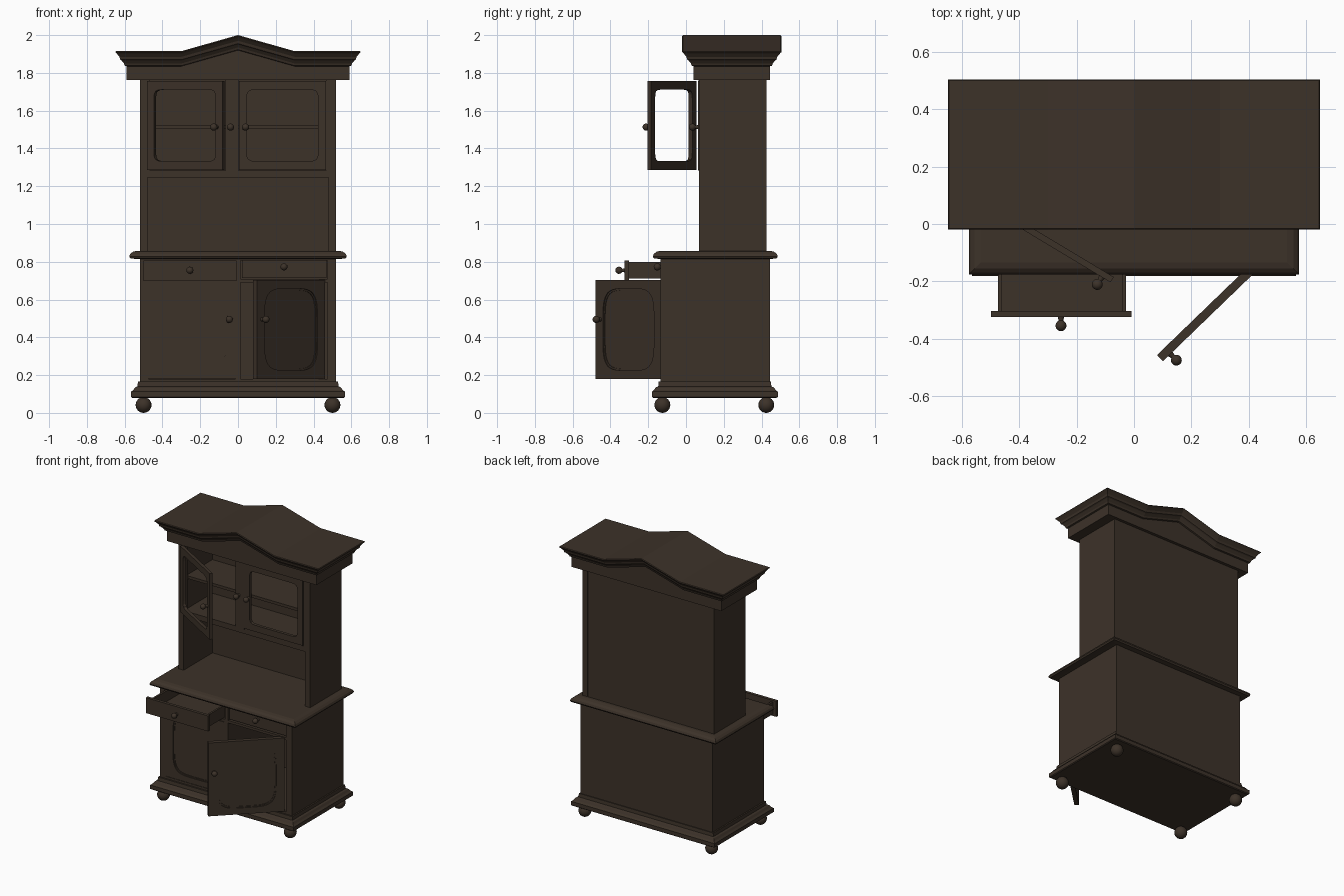
import bpy, bmesh, math
from mathutils import Matrix, Vector

if "Cube" in bpy.data.objects:
    bpy.data.objects.remove(bpy.data.objects["Cube"])

wood = bpy.data.materials.new("dark brown wood")
wood.diffuse_color = (0.046, 0.032, 0.022, 1)
wood.use_nodes = True
wood.node_tree.nodes["Principled BSDF"].inputs["Base Color"].default_value = wood.diffuse_color


def finish(name, bm, matrix=None, smooth=False):
    bmesh.ops.recalc_face_normals(bm, faces=bm.faces)
    me = bpy.data.meshes.new(name)
    for f in bm.faces:
        f.smooth = smooth
    bm.to_mesh(me)
    bm.free()
    me.materials.append(wood)
    ob = bpy.data.objects.new(name, me)
    if matrix:
        ob.matrix_world = matrix
    bpy.context.collection.objects.link(ob)
    return ob


def box(name, x0, x1, y0, y1, z0, z1, matrix=None):
    bm = bmesh.new()
    bmesh.ops.create_cube(bm, size=1)
    for v in bm.verts:
        v.co = Vector(((x0 + x1) / 2 + v.co.x * (x1 - x0),
                       (y0 + y1) / 2 + v.co.y * (y1 - y0),
                       (z0 + z1) / 2 + v.co.z * (z1 - z0)))
    return finish(name, bm, matrix)


def moulding(name, w, y0, y1, layers):
    """Stack of rectangles; each layer is (z, outward offset, peak height)."""
    bm = bmesh.new()
    rings = []
    for z, off, peak in layers:
        W = w + off
        xs = [-W, -0.3, -0.02, 0, 0.02, 0.3, W]
        pts = [(x, y0 - off) for x in xs] + [(x, y1 + off) for x in reversed(xs)]
        rings.append([bm.verts.new((x, y, z + peak * max(0, 1 - abs(x) / 0.3)))
                      for x, y in pts])
    n = len(rings[0])
    for a, b in zip(rings, rings[1:]):
        for i in range(n):
            j = (i + 1) % n
            bm.faces.new((a[i], a[j], b[j], b[i]))
    for r in (rings[0], rings[-1]):
        for i in range(n // 2 - 1):
            bm.faces.new((r[i], r[i + 1], r[n - 2 - i], r[n - 1 - i]))
    return finish(name, bm)


def lathe(name, profile, matrix, seg=20):
    """Turned part; profile is (radius, height along local z)."""
    bm = bmesh.new()
    vs = [bm.verts.new((r, 0, h)) for r, h in profile]
    es = [bm.edges.new(p) for p in zip(vs, vs[1:])]
    bmesh.ops.spin(bm, geom=vs + es, cent=(0, 0, 0), axis=(0, 0, 1),
                   angle=2 * math.pi, steps=seg)
    bmesh.ops.remove_doubles(bm, verts=bm.verts, dist=1e-5)
    return finish(name, bm, matrix, True)


def knob(name, x, y, z, parent=Matrix()):
    prof = [(0.011, 0), (0.008, 0.012)]
    prof += [(0.019 * math.sin(a), 0.030 - 0.019 * math.cos(a))
             for a in [math.radians(25 + 155 * i / 8) for i in range(9)]]
    lathe(name, prof, parent @ Matrix.Translation((x, y, z))
          @ Matrix.Rotation(math.pi / 2, 4, 'X'))


def frame(name, x0, x1, z0, z1, t, sx, sz, n, matrix):
    """Door frame of thickness t with a rounded opening (superellipse power n)."""
    k = 16
    side = [(-1 + 2 * i / k, -1) for i in range(k)]
    square = side + [(-v, u) for u, v in side] + [(-u, -v) for u, v in side] \
        + [(v, -u) for u, v in side]
    cx, cz, a, b = (x0 + x1) / 2, (z0 + z1) / 2, abs(x1 - x0) / 2, (z1 - z0) / 2
    bm = bmesh.new()
    loops = []
    for y, inner in ((0, 0), (-t, 0), (-t, 1), (0, 1)):
        ring = []
        for u, v in square:
            s = (abs(u) ** n + abs(v) ** n) ** (-1 / n)
            p, q = (u * s * (a - sx), v * s * (b - sz)) if inner else (u * a, v * b)
            ring.append(bm.verts.new((cx + p, y, cz + q)))
        loops.append(ring)
    for i in range(4):
        r, s = loops[i], loops[(i + 1) % 4]
        for j in range(4 * k):
            m = (j + 1) % (4 * k)
            bm.faces.new((r[j], r[m], s[m], s[j]))
    return finish(name, bm, matrix)


def door(name, hinge, angle, w, z0, z1, t, sx, sz, n, knob_z, panel):
    """Signed width w runs from the hinge; the front is local -y."""
    m = Matrix.Translation((hinge[0], hinge[1], 0)) @ Matrix.Rotation(math.radians(angle), 4, 'Z')
    d = math.copysign(1, w)
    frame(name + "_frame", min(0, w), max(0, w), z0, z1, t, sx, sz, n, m)
    if panel:
        lo, hi = min(0, w), max(0, w)
        box(name + "_panel", lo + 0.02, hi - 0.02, -t + 0.010, -0.008,
            z0 + 0.02, z1 - 0.02, m)
        # raised rim just inside the opening
        e = 0.012
        rim = frame(name + "_panel_rim", lo + sx - 0.004, hi - sx + 0.004, z0 + sz - 0.004,
                    z1 - sz + 0.004, t - 0.006, e, e, n, m)
        # clip the rim's square corners away by rounding its outer loop
        a, b = abs(w) / 2 - sx, (z1 - z0) / 2 - sz
        for v in rim.data.vertices:
            u, q = (v.co.x - w / 2) / a, (v.co.z - (z0 + z1) / 2) / b
            s = (abs(u) ** n + abs(q) ** n) ** (1 / n)
            if s > 1:
                v.co.x, v.co.z = w / 2 + u / s * a, (z0 + z1) / 2 + q / s * b
    knob(name + "_knob", w - d * 0.036, -t, knob_z, m)


# Ball feet
ball = [(0.042 * math.sin(a), 0.042 - 0.042 * math.cos(a))
        for a in [math.pi * i / 12 for i in range(13)]]
for sx in (-1, 1):
    for label, y in (("front", -0.125), ("back", 0.425)):
        lathe(f"{label}_foot", ball, Matrix.Translation((sx * 0.5, y, 0)))

# Plinth, counter and pedimented crown
moulding("base_plinth", 0.52, -0.135, 0.44,
         [(0.08, 0.04, 0), (0.085, 0.046, 0), (0.112, 0.046, 0), (0.122, 0.034, 0),
          (0.135, 0.025, 0), (0.14, 0.012, 0), (0.165, 0.01, 0)])
moulding("counter_top", 0.52, -0.12, 0.43,
         [(0.815, 0.02, 0), (0.818, 0.05, 0), (0.828, 0.056, 0), (0.842, 0.05, 0),
          (0.853, 0.036, 0), (0.858, 0.015, 0)])
P = 0.085
moulding("crown_cornice", 0.59, 0.04, 0.445,
         [(1.762, 0, 0), (1.835, 0, P), (1.838, 0.010, P), (1.85, 0.014, P),
          (1.865, 0.026, P), (1.87, 0.034, P), (1.885, 0.038, P), (1.9, 0.05, P),
          (1.907, 0.057, P), (1.91, 0.06, P), (1.915, 0.056, P)])

# Lower cabinet carcass
for s in (-1, 1):
    box("lower_side", min(s * 0.475, s * 0.52), max(s * 0.475, s * 0.52),
        -0.135, 0.445, 0.16, 0.82)
box("lower_back", -0.48, 0.48, 0.42, 0.444, 0.16, 0.82)
box("lower_floor", -0.48, 0.48, -0.134, 0.43, 0.155, 0.18)
box("lower_divider", -0.012, 0.014, -0.13, 0.43, 0.17, 0.82)
box("drawer_shelf", -0.48, 0.48, -0.13, 0.43, 0.69, 0.708)
box("lower_top_rail", -0.48, 0.48, -0.134, -0.11, 0.808, 0.82)

# Drawers: left one pulled out, right one shut
box("left_drawer_front", -0.5, -0.008, -0.325, -0.303, 0.698, 0.808)
for x in (-0.475, -0.042):
    box("left_drawer_side", x, x + 0.014, -0.305, 0.1, 0.712, 0.798)
box("left_drawer_back", -0.47, -0.03, 0.086, 0.1, 0.712, 0.798)
box("left_drawer_bottom", -0.47, -0.03, -0.305, 0.1, 0.712, 0.722)
knob("left_drawer_knob", -0.255, -0.325, 0.755)
box("right_drawer_front", 0.02, 0.468, -0.122, -0.1, 0.715, 0.806)
knob("right_drawer_knob", 0.243, -0.122, 0.773)

# Lower doors: left shut, right swung open
door("lower_left_door", (-0.476, -0.108), 0, 0.466, 0.182, 0.69, 0.026,
     0.055, 0.04, 4.5, 0.495, True)
door("lower_right_door", (0.44, -0.11), 44, -0.5, 0.18, 0.703, 0.03,
     0.055, 0.045, 4.5, 0.495, True)

# Upper cabinet carcass with open niche
for s in (-1, 1):
    box("upper_side", min(s * 0.478, s * 0.52), max(s * 0.478, s * 0.52),
        0.07, 0.425, 0.855, 1.77)
    box("upper_stile", min(s * 0.466, s * 0.48), max(s * 0.466, s * 0.48),
        0.072, 0.1, 1.25, 1.765)
box("upper_back", -0.48, 0.48, 0.395, 0.424, 0.855, 1.77)
box("upper_floor", -0.48, 0.48, 0.072, 0.4, 1.245, 1.283)
box("upper_shelf", -0.48, 0.48, 0.1, 0.4, 1.503, 1.523)
box("upper_centre_post", -0.066, 0.003, 0.066, 0.095, 1.28, 1.765)
knob("centre_post_knob", -0.04, 0.066, 1.513)

# Upper glazed-style doors: left swung open, right shut
door("upper_left_door", (-0.47, 0.055), -31, 0.466, 1.287, 1.757, 0.022,
     0.042, 0.046, 14, 1.513, False)
door("upper_right_door", (0.466, 0.086), 0, -0.462, 1.287, 1.757, 0.022,
     0.042, 0.046, 14, 1.513, False)
